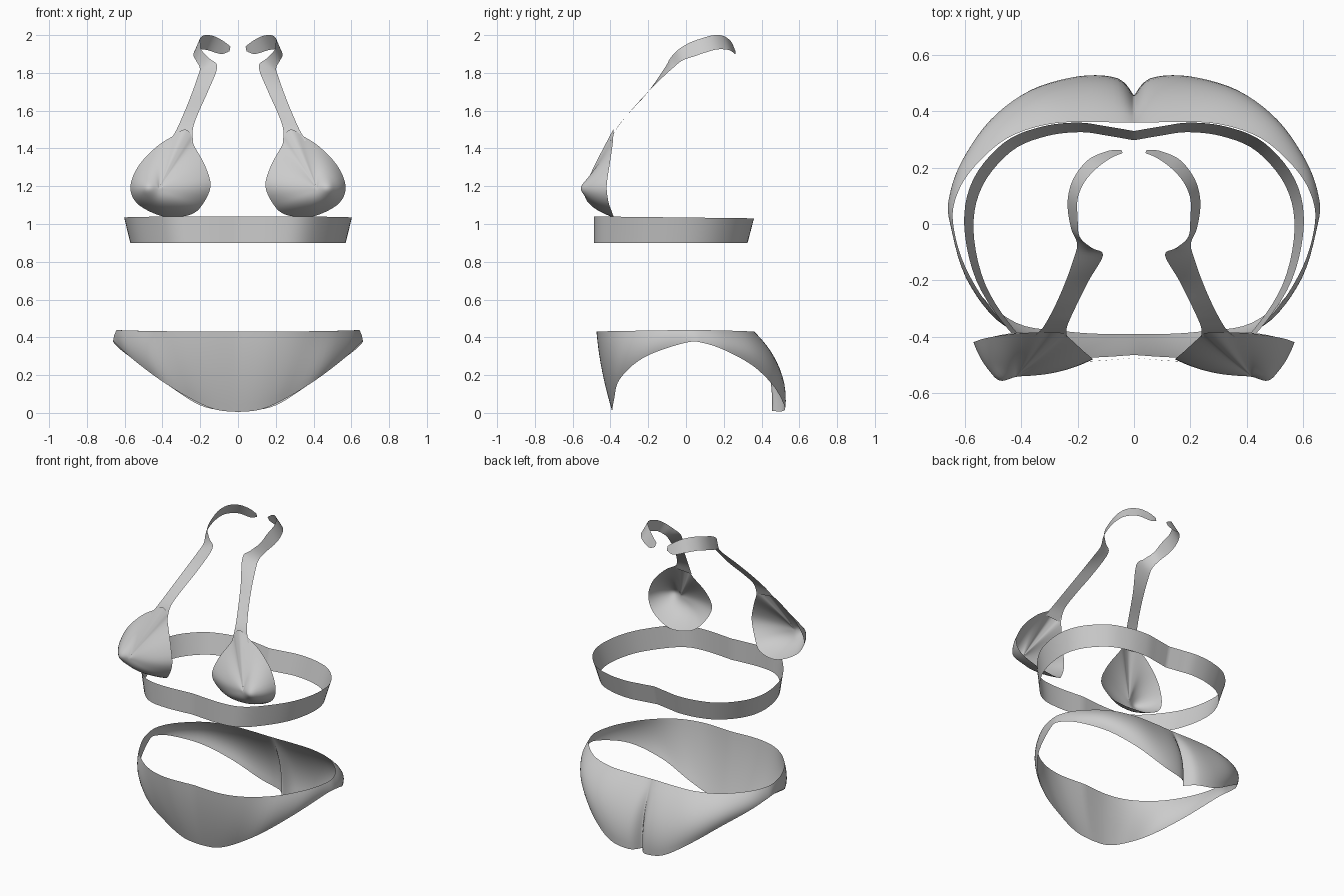
import bpy, bmesh, math


def spline(pts, steps, closed=False):
    """Catmull-Rom curve through tuples of any length."""
    n, out = len(pts), []
    get = (lambda i: pts[i % n]) if closed else (lambda i: pts[max(0, min(n - 1, i))])
    for i in range(n if closed else n - 1):
        p = [get(i + k) for k in (-1, 0, 1, 2)]
        for s in range(steps):
            t = s / steps
            out.append(tuple(
                0.5 * (2 * b + (c - a) * t + (2 * a - 5 * b + 4 * c - d) * t * t
                       + (3 * b - a - 3 * c + d) * t ** 3)
                for a, b, c, d in zip(*p)))
    if not closed:
        out.append(tuple(pts[-1]))
    return out


def sheet(name, rows, closed=False):
    """Skin a grid of points on the right half and mirror it to the left."""
    bm = bmesh.new()
    grid = [[bm.verts.new(p[:3]) for p in r] for r in rows]
    n = len(grid[0])
    for r0, r1 in zip(grid, grid[1:]):
        for j in range(n if closed else n - 1):
            k = (j + 1) % n
            bm.faces.new((r0[j], r0[k], r1[k], r1[j]))
    bmesh.ops.remove_doubles(bm, verts=bm.verts, dist=1e-5)
    bmesh.ops.recalc_face_normals(bm, faces=bm.faces)
    me = bpy.data.meshes.new(name)
    bm.to_mesh(me)
    bm.free()
    ob = bpy.data.objects.new(name, me)
    bpy.context.collection.objects.link(ob)
    mod = ob.modifiers.new("Mirror", 'MIRROR')
    mod.merge_threshold = 0.001
    bpy.ops.object.select_all(action='DESELECT')
    ob.select_set(True)
    bpy.context.view_layer.objects.active = ob
    bpy.ops.object.shade_smooth_by_angle(angle=math.radians(50))
    return ob


# Chest band: top edge outline, tapering in toward the bottom edge
band = spline([(0, -0.475), (0.2, -0.488), (0.34, -0.465), (0.45, -0.37), (0.56, -0.2),
               (0.603, 0), (0.57, 0.16), (0.46, 0.29), (0.33, 0.345), (0.2, 0.36),
               (0.1, 0.347), (0, 0.33)], 5)
rows = []
for t in (0, 0.5, 1):
    row = []
    for x, y in band:
        back = (y + 0.48) / 0.84
        row.append((x * (1 - 0.055 * t), y - 0.034 * t * max(0, back), 1.04 - 0.01 * back - (0.14 - 0.01 * back) * t))
    rows.append(row)
sheet("chest_band", rows)

# Cups: rim points (x, y, z, fullness) swept up to a rounded apex
rim = spline([(0.285, -0.385, 1.5, 1.1), (0.345, -0.385, 1.465, 1.1), (0.43, -0.39, 1.41, 1.3),
              (0.525, -0.405, 1.31, 2.2), (0.57, -0.42, 1.2, 3.4), (0.54, -0.41, 1.115, 3.0),
              (0.45, -0.39, 1.058, 2.6), (0.36, -0.385, 1.036, 2.6), (0.25, -0.41, 1.05, 2.6),
              (0.19, -0.45, 1.10, 2.5), (0.145, -0.48, 1.2, 2.3), (0.175, -0.455, 1.31, 1.7),
              (0.235, -0.40, 1.42, 1.2), (0.25, -0.388, 1.475, 1.1)], 4, True)
rows = []
for i in range(17):
    t = i / 16
    row = []
    for x, y, z, e in rim:
        px, pz = x + (0.42 - x) * t, z + (1.185 - z) * t
        py = y + (-0.54 - y) * (1 - (1 - t) ** e)
        py -= 0.02 * math.exp(-((px - 0.475) ** 2 + (pz - 1.19) ** 2) / 0.0016) * min(1, 2 * t)
        row.append((px, py, pz))
    rows.append(row)
sheet("cups", rows, True)

# Neck straps: ribbon between an inner/upper edge and an outer/lower edge
inner = [(0.238, -0.40, 1.43), (0.238, -0.365, 1.51), (0.205, -0.29, 1.6), (0.16, -0.20, 1.7),
         (0.11, -0.11, 1.83), (0.15, -0.085, 1.875), (0.193, -0.045, 1.92), (0.2, 0.02, 1.96),
         (0.2, 0.09, 1.985), (0.175, 0.15, 2.0), (0.13, 0.2, 1.995), (0.08, 0.235, 1.97),
         (0.04, 0.252, 1.94)]
outer = [(0.36, -0.40, 1.44), (0.325, -0.37, 1.5), (0.285, -0.30, 1.59), (0.245, -0.21, 1.69),
         (0.213, -0.12, 1.78), (0.202, -0.07, 1.825), (0.222, -0.02, 1.865), (0.235, 0.05, 1.89),
         (0.232, 0.11, 1.91), (0.21, 0.17, 1.925), (0.16, 0.23, 1.92), (0.09, 0.26, 1.9),
         (0.045, 0.262, 1.915)]
a, b = spline(inner, 5), spline(outer, 5)
mid = [tuple((p + q) / 2 for p, q in zip(u, v)) for u, v in zip(a, b)]
sheet("neck_straps", [a, mid, b])

# Briefs: waist edge and leg edge, bulging outward between them
waist = [(0, -0.465, .43), (0.2, -0.472, .43), (0.36, -0.425, .432), (0.5, -0.31, .434),
         (0.6, -0.15, .437), (0.642, 0, .438), (0.63, 0.1, .438), (0.57, 0.2, .436),
         (0.45, 0.305, .433), (0.3, 0.355, .43), (0.15, 0.362, .43), (0.05, 0.36, .43),
         (0, 0.36, .43)]
leg = [(0, -0.39, .005), (0.12, -0.39, .018), (0.25, -0.38, .075), (0.42, -0.35, .18),
       (0.57, -0.22, .295), (0.652, 0, .372), (0.655, 0.1, .368), (0.61, 0.22, .325),
       (0.5, 0.36, .245), (0.36, 0.465, .14), (0.2, 0.52, .04), (0.06, 0.515, .01),
       (0, 0.455, .01)]
# Outward push at mid height (x, y) for each station
bulge = [(0, -.012), (0, -.012), (.01, -.015), (.02, -.015), (.012, -.005), (.004, 0), (.005, 0),
         (.015, .01), (.03, .03), (.03, .05), (.01, .055), (0, .05), (0, .03)]
w, l, g = spline(waist, 5), spline(leg, 5), spline(bulge, 5)
rows = []
for i in range(11):
    t = i / 10
    k = 4 * t * (1 - t)
    rows.append([(u[0] + (v[0] - u[0]) * t + q[0] * k,
                  u[1] + (v[1] - u[1]) * t + q[1] * k,
                  u[2] + (v[2] - u[2]) * t) for u, v, q in zip(w, l, g)])
sheet("briefs", rows)
